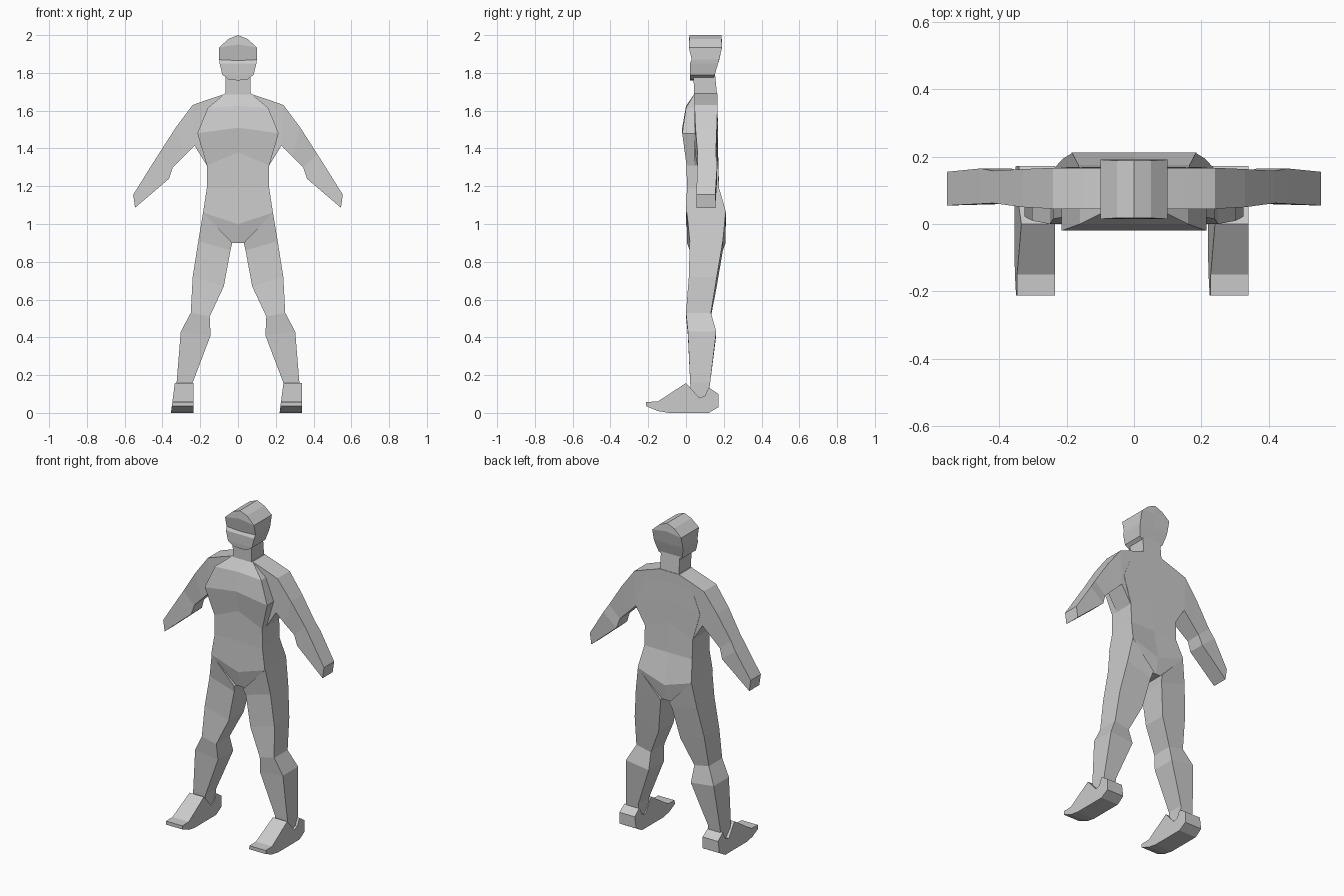
import bpy
import bmesh


def finish(name, bm):
    bmesh.ops.remove_doubles(bm, verts=bm.verts, dist=0.0005)
    bmesh.ops.recalc_face_normals(bm, faces=bm.faces)
    mesh = bpy.data.meshes.new(name)
    bm.to_mesh(mesh)
    bm.free()
    obj = bpy.data.objects.new(name, mesh)
    bpy.context.collection.objects.link(obj)
    return obj


def loft(bm, rings, side):
    """Four-sided tube; each ring = outer x,z, inner x,z, front y, back y."""
    loops = []
    for xo, zo, xi, zi, yf, yb in rings:
        pts = [(xo, yf, zo), (xo, yb, zo), (xi, yb, zi), (xi, yf, zi)]
        loops.append([bm.verts.new((side * x, y, z)) for x, y, z in pts])
    bm.faces.new(loops[0])
    bm.faces.new(loops[-1])
    for a, b in zip(loops, loops[1:]):
        for i in range(4):
            j = (i + 1) % 4
            quad = [a[i], a[j], b[j], b[i]]
            # leave the centre plane open so both halves weld together
            if any(abs(v.co.x) > 0.0001 for v in quad):
                bm.faces.new(quad)


def symmetric(name, rings):
    bm = bmesh.new()
    for side in (1, -1):
        loft(bm, rings, side)
    return finish(name, bm)


def limb_pair(name, rings):
    for label, side in (("left", 1), ("right", -1)):
        bm = bmesh.new()
        loft(bm, rings, side)
        finish(label + "_" + name, bm)


# Torso, neck base down to crotch
symmetric("torso", [
    (0.07, 1.69, 0, 1.69, 0.045, 0.167),
    (0.16, 1.615, 0, 1.625, 0.0, 0.167),
    (0.215, 1.48, 0, 1.51, -0.02, 0.169),
    (0.165, 1.31, 0, 1.38, 0.003, 0.17),
    (0.165, 1.19, 0, 1.19, 0.005, 0.175),
    (0.185, 1.06, 0, 1.0, 0.0, 0.213),
    (0.03, 0.90, 0, 0.90, 0.025, 0.195),
])

# Neck
symmetric("neck", [
    (0.065, 1.81, 0, 1.81, 0.04, 0.152),
    (0.065, 1.68, 0, 1.68, 0.042, 0.165),
])

# Head with browed cap line
symmetric("head", [
    (0.05, 1.98, 0, 2.0, 0.018, 0.188),
    (0.10, 1.935, 0, 1.95, 0.015, 0.191),
    (0.10, 1.87, 0, 1.865, 0.03, 0.175),
    (0.097, 1.85, 0, 1.85, 0.02, 0.17),
    (0.083, 1.79, 0, 1.79, 0.02, 0.152),
    (0.05, 1.765, 0, 1.76, 0.022, 0.145),
])

# Arms with shoulder slab, elbow and mitten hand
limb_pair("arm", [
    (0.065, 1.69, 0.065, 1.31, 0.045, 0.167),
    (0.15, 1.662, 0.165, 1.31, 0.045, 0.167),
    (0.24, 1.63, 0.23, 1.415, 0.045, 0.167),
    (0.33, 1.51, 0.285, 1.36, 0.05, 0.163),
    (0.42, 1.37, 0.345, 1.30, 0.062, 0.158),
    (0.455, 1.315, 0.365, 1.24, 0.06, 0.165),
    (0.555, 1.155, 0.545, 1.086, 0.055, 0.155),
])

# Legs
limb_pair("leg", [
    (0.185, 1.06, 0.03, 0.90, 0.005, 0.21),
    (0.21, 0.91, 0.04, 0.86, 0.02, 0.195),
    (0.24, 0.72, 0.075, 0.67, 0.015, 0.163),
    (0.25, 0.53, 0.15, 0.51, 0.0, 0.132),
    (0.303, 0.43, 0.145, 0.41, 0.01, 0.16),
    (0.325, 0.16, 0.24, 0.16, 0.022, 0.128),
    (0.325, 0.06, 0.24, 0.06, 0.03, 0.115),
])

# Shoes: one profile, repeated, slightly flared towards -x
PROFILE = [(0.0, 0.158), (-0.15, 0.06), (-0.212, 0.058), (-0.212, 0.036),
           (-0.15, 0.01), (-0.09, 0.0), (0.12, 0.0), (0.172, 0.03),
           (0.172, 0.1), (0.12, 0.135), (0.1, 0.09), (0.07, 0.08)]
for label, edge in (("left", 0.34), ("right", -0.235)):
    bm = bmesh.new()
    a = [bm.verts.new((edge, y, z)) for y, z in PROFILE]
    b = [bm.verts.new((edge - 0.12 + 0.13 * z, y, z)) for y, z in PROFILE]
    bm.faces.new(a)
    bm.faces.new(b)
    for i in range(len(PROFILE)):
        j = (i + 1) % len(PROFILE)
        bm.faces.new([a[i], a[j], b[j], b[i]])
    finish(label + "_shoe", bm)
